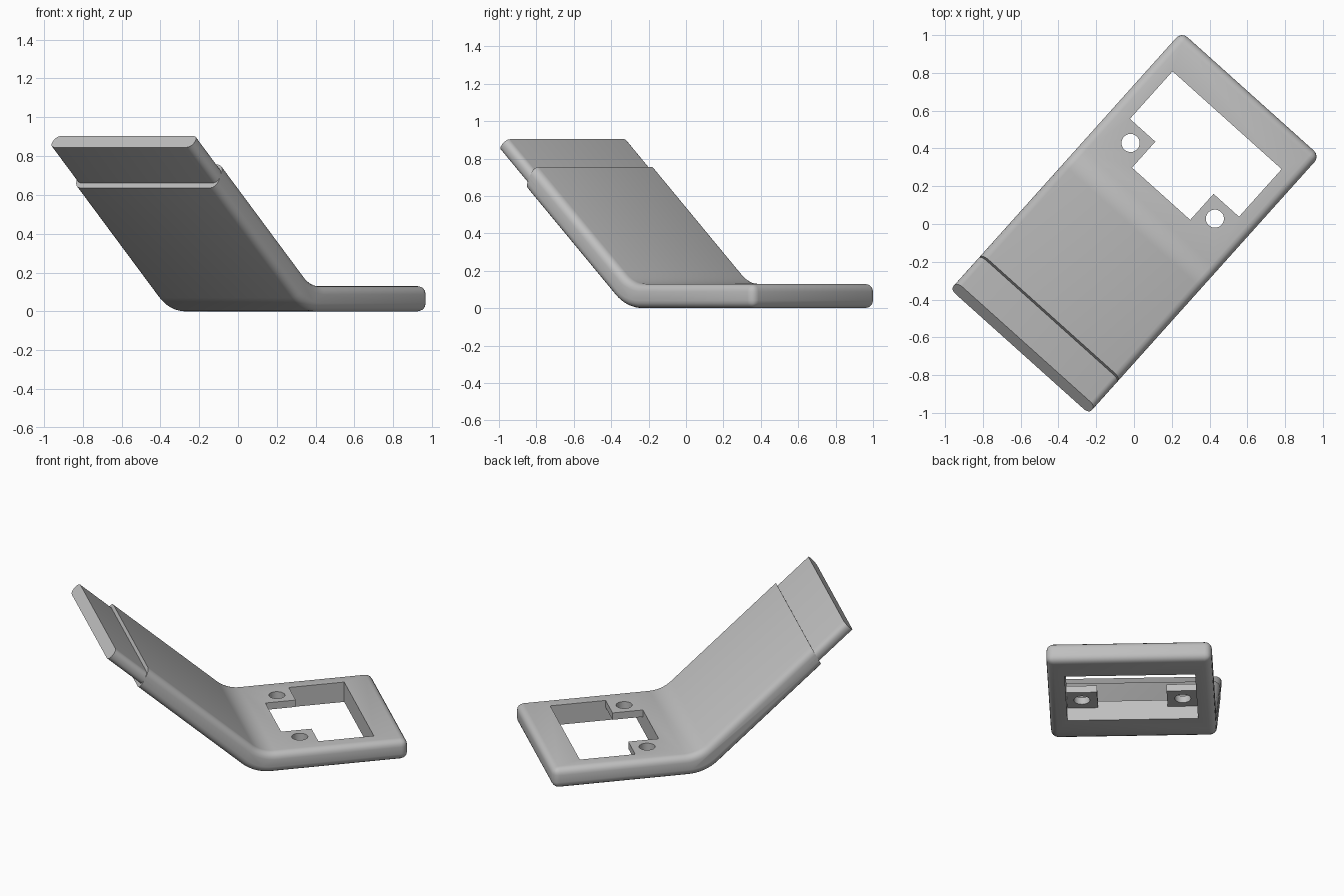
import bpy, bmesh, math
from mathutils import Matrix

if "Cube" in bpy.data.objects:
    bpy.data.objects.remove(bpy.data.objects["Cube"])

SLOPE = math.radians(42)                  # ramp angle
TURN = Matrix.Rotation(math.radians(48.1), 4, 'Z')
HALF_W, END, THICK = 0.492, 0.925, 0.13
BEND_LOW, BEND_TOP = -0.01, 0.04          # where ramp and plate lines cross
RAMP = (-math.cos(SLOPE), math.sin(SLOPE))
NORM = (math.sin(SLOPE), math.cos(SLOPE))

grey = bpy.data.materials.new("light_grey")
grey.diffuse_color = (0.52, 0.52, 0.52, 1)
grey.use_nodes = True
grey.node_tree.nodes["Principled BSDF"].inputs["Base Color"].default_value = grey.diffuse_color


def on_ramp(along, up):
    """Point in the length/height plane, measured from the lower bend."""
    return (BEND_LOW + along * RAMP[0] + up * NORM[0],
            along * RAMP[1] + up * NORM[1])


def bend(x, z, radius, steps=8):
    """Arc from the flat plate up to the ramp."""
    cx, cz = x + radius * math.tan(SLOPE / 2), z + radius
    angles = [SLOPE * i / steps for i in range(steps + 1)]
    return [(cx - radius * math.sin(a), cz - radius * math.cos(a)) for a in angles]


def prism(points, vec):
    """Extrude a polygon of 3D points along vec."""
    bm = bmesh.new()
    face = bm.faces.new([bm.verts.new(p) for p in points])
    ext = bmesh.ops.extrude_face_region(bm, geom=[face])
    bmesh.ops.translate(bm, vec=vec, verts=[v for v in ext["geom"]
                                            if isinstance(v, bmesh.types.BMVert)])
    bmesh.ops.recalc_face_normals(bm, faces=bm.faces)
    return bm


def make(name, bm):
    bm.transform(TURN)
    mesh = bpy.data.meshes.new(name)
    bm.to_mesh(mesh)
    bm.free()
    mesh.materials.append(grey)
    obj = bpy.data.objects.new(name, mesh)
    bpy.context.collection.objects.link(obj)
    return obj


def across(profile):
    return prism([(x, -HALF_W, z) for x, z in profile], (0, 2 * HALF_W, 0))


def round_edges(bm, edges, radius, segments):
    bmesh.ops.bevel(bm, geom=edges, offset=radius, offset_type='OFFSET',
                    segments=segments, profile=0.5, affect='EDGES', clamp_overlap=True)


def smooth(obj):
    bpy.ops.object.select_all(action='DESELECT')
    obj.select_set(True)
    bpy.context.view_layer.objects.active = obj
    bpy.ops.object.shade_smooth_by_angle(angle=math.radians(30))


# Bent plate: flat base and ramp, rounded along sides and flat end
end_low, end_top = on_ramp(0.95, 0), on_ramp(0.985, THICK)
profile = ([(END, 0)] + bend(BEND_LOW, 0, 0.27) + [end_low, end_top]
           + bend(BEND_TOP, THICK, 0.2)[::-1] + [(END, THICK)])
bm = across(profile)


def is_rounded(edge):
    a, b = (v.co for v in edge.verts)
    at_ramp_end = all(c.z > 0.5 for c in (a, b))
    lengthwise = abs(a.y - b.y) < 1e-5
    return (lengthwise and not at_ramp_end) or (a.x > END - 1e-4 and b.x > END - 1e-4)


round_edges(bm, [e for e in bm.edges if is_rounded(e)], 0.042, 4)
plate = make("bent_plate", bm)

# Cutters: T-shaped window, pockets under the two tabs, screw holes
U0, U1, U2, TAB, WIN = 0.215, 0.40, 0.738, 0.207, 0.388
window = [(U0, -TAB), (U1, -TAB), (U1, -WIN), (U2, -WIN),
          (U2, WIN), (U1, WIN), (U1, TAB), (U0, TAB)]
cutters = [make("window_cutter", prism([(x, y, -0.1) for x, y in window], (0, 0, 0.4)))]
for side in (-1, 1):
    pocket = [(U0, side * 0.15), (U1 + 0.05, side * 0.15),
              (U1 + 0.05, side * WIN), (U0, side * WIN)]
    cutters.append(make("pocket_cutter",
                        prism([(x, y, -0.1) for x, y in pocket], (0, 0, 0.185))))
    ring = [(0.307 + 0.048 * math.cos(i * math.tau / 32),
             side * 0.3 + 0.048 * math.sin(i * math.tau / 32), -0.1) for i in range(32)]
    cutters.append(make("screw_hole_cutter", prism(ring, (0, 0, 0.4))))

bpy.context.view_layer.objects.active = plate
for cutter in cutters:
    mod = plate.modifiers.new("cut", 'BOOLEAN')
    mod.operation, mod.solver, mod.object = 'DIFFERENCE', 'EXACT', cutter
    bpy.ops.object.modifier_apply(modifier=mod.name)
for cutter in cutters:
    bpy.data.objects.remove(cutter)
smooth(plate)

# Thinner tongue with rounded sides at the top of the ramp
LOW, HIGH = 0.028, 0.106
bm = across([on_ramp(0.9, LOW), on_ramp(1.232, LOW), on_ramp(1.232, HIGH), on_ramp(0.9, HIGH)])


def runs_along_ramp(edge):
    a, b = (v.co for v in edge.verts)
    return abs(a.y - b.y) < 1e-5 and (a - b).length > 0.2


round_edges(bm, [e for e in bm.edges if runs_along_ramp(e)], 0.034, 5)
smooth(make("ramp_tongue", bm))
